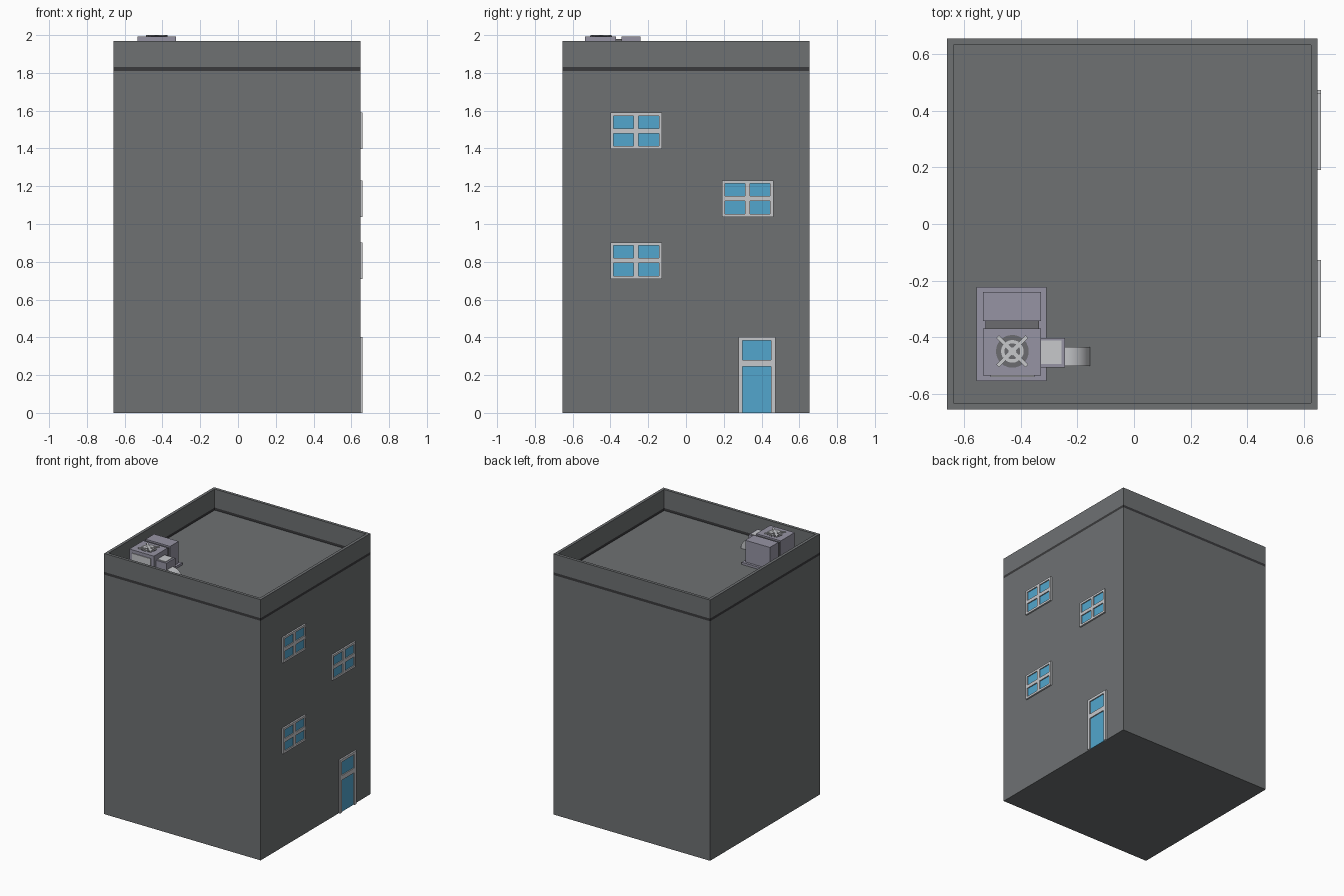
import bpy, bmesh
from math import sin, cos, pi
from mathutils import Matrix, Vector

cube = bpy.data.objects.get("Cube")
if cube:
    bpy.data.objects.remove(cube, do_unlink=True)


def material(name, r, g, b):
    m = bpy.data.materials.new(name)
    m.use_nodes = True
    m.diffuse_color = (r, g, b, 1)
    m.node_tree.nodes["Principled BSDF"].inputs["Base Color"].default_value = (r, g, b, 1)
    return m


WALL = material("wall grey", 0.156, 0.165, 0.171)
BAND = material("dark band", 0.042, 0.042, 0.045)
FRAME = material("frame light grey", 0.57, 0.58, 0.6)
GLASS = material("glass blue", 0.084, 0.38, 0.61)
UNIT = material("unit lilac grey", 0.305, 0.296, 0.37)
VENT = material("vent grey", 0.15, 0.15, 0.16)


def finish(name, bm, *mats):
    bmesh.ops.recalc_face_normals(bm, faces=bm.faces)
    me = bpy.data.meshes.new(name)
    bm.to_mesh(me)
    bm.free()
    for m in mats:
        me.materials.append(m)
    ob = bpy.data.objects.new(name, me)
    bpy.context.collection.objects.link(ob)
    return ob


def add_box(bm, x0, x1, y0, y1, z0, z1):
    size = Matrix.Diagonal((x1 - x0, y1 - y0, z1 - z0, 1))
    mid = Matrix.Translation(((x0 + x1) / 2, (y0 + y1) / 2, (z0 + z1) / 2))
    return bmesh.ops.create_cube(bm, size=1, matrix=mid @ size)["verts"]


def boxes(name, mat, *dims):
    bm = bmesh.new()
    for d in dims:
        add_box(bm, *d)
    return finish(name, bm, mat)


# Tower with sunken roof and a dark band around the parapet, inside and out
LEFT, ROOF, BAND_TOP, TOP = 0.648, 1.81, 1.83, 1.97
bm = bmesh.new()
add_box(bm, -0.66, LEFT, -0.655, 0.655, 0, TOP)
roof = max(bm.faces, key=lambda f: f.calc_center_median().z)
bmesh.ops.inset_region(bm, faces=[roof], thickness=0.031)
ext = bmesh.ops.extrude_discrete_faces(bm, faces=[roof])["faces"]
bmesh.ops.translate(bm, verts=ext[0].verts, vec=(0, 0, ROOF + 0.001 - TOP))
for z in (ROOF, BAND_TOP):
    bmesh.ops.bisect_plane(bm, geom=bm.verts[:] + bm.edges[:] + bm.faces[:],
                           plane_co=(0, 0, z), plane_no=(0, 0, 1), dist=0.0001)
bm.normal_update()
for f in bm.faces:
    if abs(f.normal.z) < 0.5 and ROOF < f.calc_center_median().z < BAND_TOP:
        f.material_index = 1
finish("tower", bm, WALL, BAND)


# Windows on the left wall
def window(name, y0, z0, w=0.272, h=0.192, e=0.016, bar=0.013):
    y1, z1, ym, zm = y0 + w, z0 + h, y0 + w / 2, z0 + h / 2
    xs = (LEFT - 0.01, 0.66)
    boxes(name + "_frame", FRAME,
          (*xs, y0, y0 + e, z0, z1), (*xs, y1 - e, y1, z0, z1),
          (*xs, y0 + e, y1 - e, z0, z0 + e), (*xs, y0 + e, y1 - e, z1 - e, z1),
          (*xs, ym - bar, ym + bar, z0 + e, z1 - e),
          (*xs, y0 + e, ym - bar, zm - bar, zm + bar),
          (*xs, ym + bar, y1 - e, zm - bar, zm + bar))
    boxes(name + "_glass", GLASS, (LEFT - 0.004, LEFT + 0.004, y0 + e, y1 - e, z0 + e, z1 - e))


window("upper_window", -0.4, 1.397)
window("middle_window", 0.19, 1.038)
window("lower_window", -0.4, 0.71)

# Door with a glazed panel and a transom light
xs = (LEFT - 0.01, 0.66)
boxes("door_frame", FRAME,
      (*xs, 0.278, 0.3, 0, 0.402), (*xs, 0.45, 0.474, 0, 0.402),
      (*xs, 0.3, 0.45, 0.382, 0.402), (*xs, 0.3, 0.45, 0.245, 0.28))
boxes("door_glass", GLASS, (LEFT - 0.004, LEFT + 0.004, 0.3, 0.45, 0, 0.382))

# Rooftop cooling unit
UNIT_TOP = 1.992
boxes("unit_base", UNIT, (-0.557, -0.31, -0.554, -0.222, ROOF, 1.828))
boxes("unit_rear_box", UNIT, (-0.533, -0.328, -0.342, -0.24, 1.828, UNIT_TOP))
boxes("unit_front_box", UNIT, (-0.533, -0.328, -0.536, -0.37, 1.828, UNIT_TOP))
boxes("unit_link", VENT, (-0.525, -0.336, -0.37, -0.342, 1.828, 1.98))
boxes("unit_front_panel", FRAME, (-0.508, -0.352, -0.541, -0.53, 1.86, 1.968))
boxes("side_box", UNIT, (-0.328, -0.243, -0.508, -0.402, ROOF, 1.95))
boxes("side_box_panel", FRAME, (-0.328, -0.257, -0.495, -0.412, 1.94, 1.954))

# Fan: dark disc, light ring and crossed guard bars
FAN = Vector((-0.43, -0.45, UNIT_TOP))


def disc(name, mat, radius, height):
    bm = bmesh.new()
    bmesh.ops.create_cone(bm, cap_ends=True, segments=24, radius1=radius, radius2=radius,
                          depth=height, matrix=Matrix.Translation(FAN + Vector((0, 0, height / 2))))
    return finish(name, bm, mat)


disc("fan_opening", VENT, 0.058, 0.002)
disc("fan_ring", FRAME, 0.04, 0.004)
disc("fan_ring_gap", VENT, 0.028, 0.005)
disc("fan_hub", FRAME, 0.014, 0.007)
bm = bmesh.new()
for angle in (pi / 4, -pi / 4):
    bar = add_box(bm, -0.073, 0.073, -0.007, 0.007, 0.003, 0.008)
    bmesh.ops.transform(bm, verts=bar, matrix=Matrix.Translation(FAN) @ Matrix.Rotation(angle, 4, "Z"))
finish("fan_guard", bm, FRAME)

# Curved duct turning from the side box down into the roof
bm = bmesh.new()
arc = [pi / 2 * i / 12 for i in range(13)]
path = [(0.088, a) for a in arc] + [(0.025, a) for a in reversed(arc)]
verts = [bm.verts.new((-0.243 + r * sin(a), -0.502, ROOF + r * cos(a))) for r, a in path]
face = bm.faces.new(verts)
side = bmesh.ops.extrude_face_region(bm, geom=[face])["geom"]
bmesh.ops.translate(bm, vec=(0, 0.068, 0),
                    verts=[v for v in side if isinstance(v, bmesh.types.BMVert)])
duct = finish("duct_elbow", bm, FRAME)
bpy.ops.object.select_all(action="DESELECT")
duct.select_set(True)
bpy.context.view_layer.objects.active = duct
bpy.ops.object.shade_smooth_by_angle()
